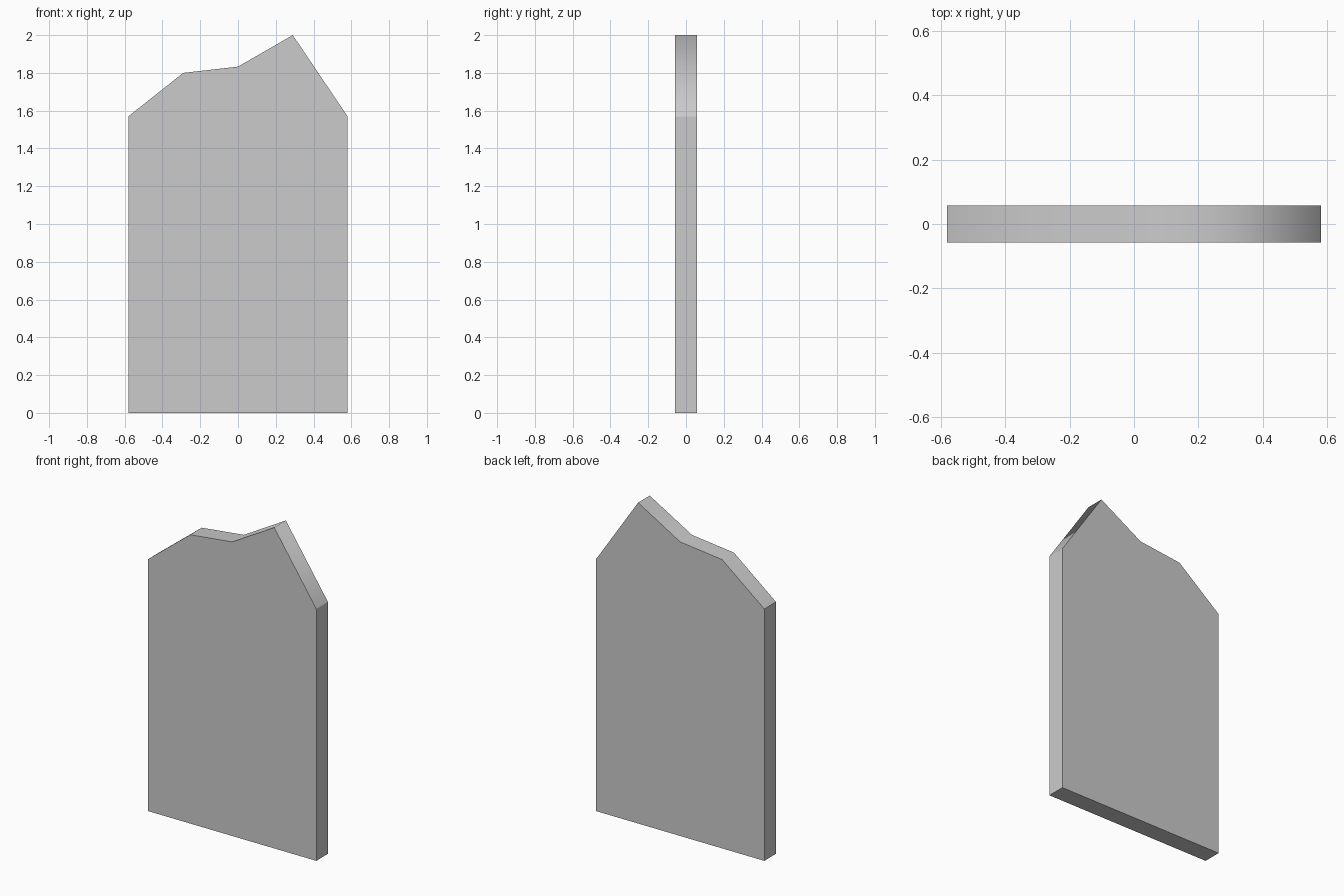
import bpy
import bmesh

if "Cube" in bpy.data.objects:
    bpy.data.objects.remove(bpy.data.objects["Cube"])

HALF_DEPTH = 0.0575
# Front outline, counter-clockwise from bottom left
outline = [(-0.58, 0), (0.58, 0), (0.58, 1.57), (0.29, 2.0),
           (0, 1.833), (-0.29, 1.80), (-0.58, 1.57)]

# Slab: extrude the outline from front to back
bm = bmesh.new()
front = bm.faces.new([bm.verts.new((x, -HALF_DEPTH, z)) for x, z in outline])
extruded = bmesh.ops.extrude_face_region(bm, geom=[front], use_keep_orig=True)
moved = [g for g in extruded["geom"] if isinstance(g, bmesh.types.BMVert)]
bmesh.ops.translate(bm, verts=moved, vec=(0, 2 * HALF_DEPTH, 0))
bmesh.ops.recalc_face_normals(bm, faces=bm.faces)

# Jagged top strip is smooth shaded, all other faces stay flat
for face in bm.faces:
    face.smooth = face.normal.z > 0.1

mesh = bpy.data.meshes.new("jagged_slab")
bm.to_mesh(mesh)
bm.free()
slab = bpy.data.objects.new("jagged_slab", mesh)
bpy.context.collection.objects.link(slab)
